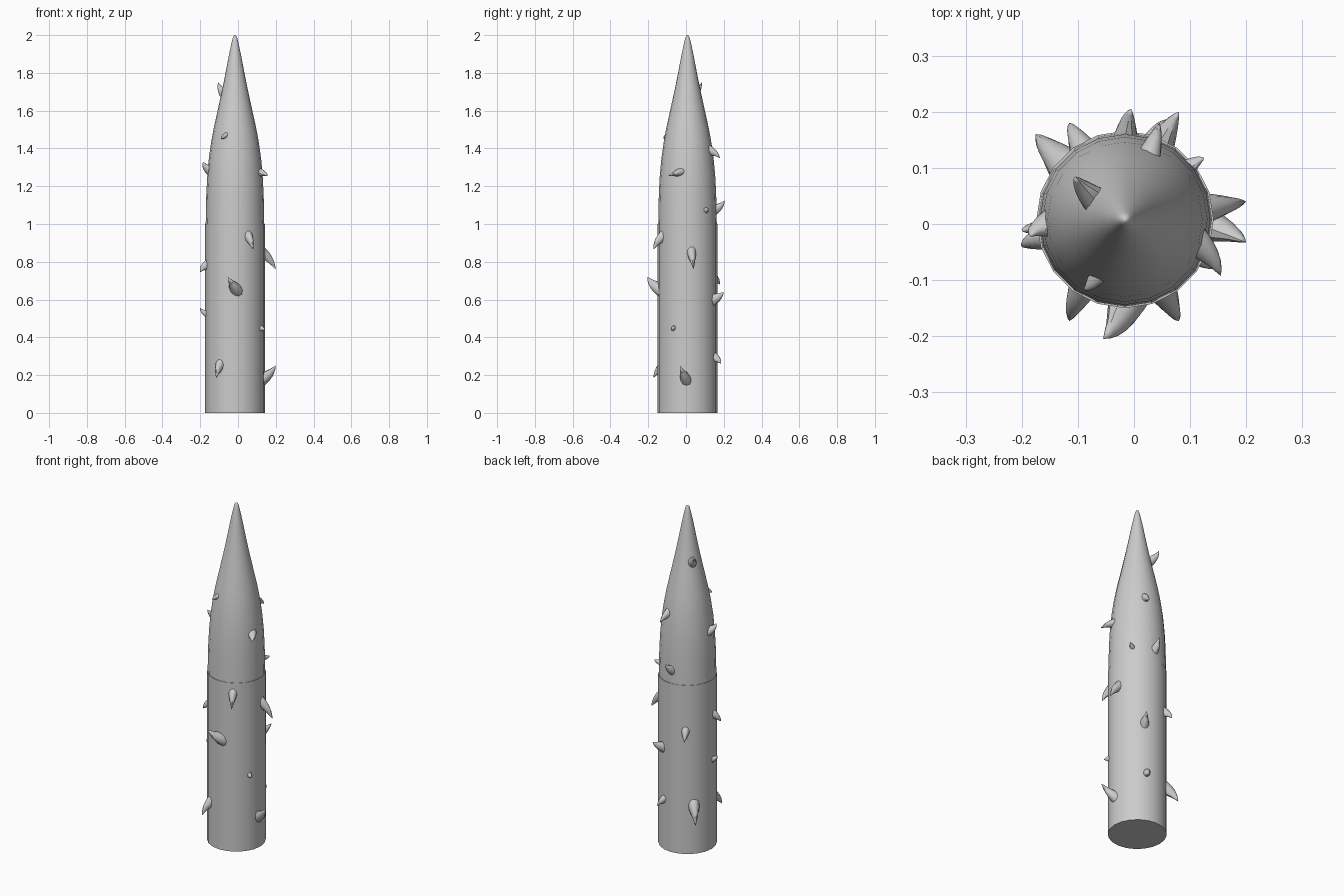
import bpy, bmesh, math
from mathutils import Vector

if "Cube" in bpy.data.objects:
    bpy.data.objects.remove(bpy.data.objects["Cube"])

CX, CY = -0.016, 0.008
SIDES = 20


def finish(bm, name):
    bmesh.ops.recalc_face_normals(bm, faces=bm.faces)
    me = bpy.data.meshes.new(name)
    bm.to_mesh(me)
    bm.free()
    ob = bpy.data.objects.new(name, me)
    bpy.context.collection.objects.link(ob)
    bpy.ops.object.select_all(action='DESELECT')
    ob.select_set(True)
    bpy.context.view_layer.objects.active = ob
    bpy.ops.object.shade_smooth_by_angle(angle=math.radians(40))


def loft(rings, name, tip=None):
    # skin a list of rings, cap the bottom, close the top to a tip point
    bm = bmesh.new()
    vs = [[bm.verts.new(p) for p in r] for r in rings]
    n = len(vs[0])
    for a, b in zip(vs, vs[1:]):
        for i in range(n):
            bm.faces.new((a[i], a[(i + 1) % n], b[(i + 1) % n], b[i]))
    bm.faces.new(vs[0][::-1])
    t = bm.verts.new(tip)
    for i in range(n):
        bm.faces.new((vs[-1][i], vs[-1][(i + 1) % n], t))
    finish(bm, name)


# pointed stem: radius, height
profile = [(0.158, 0), (0.158, 1.0), (0.155, 1.0), (0.152, 1.15), (0.147, 1.25),
           (0.138, 1.35), (0.125, 1.44), (0.112, 1.51), (0.09, 1.61), (0.066, 1.72),
           (0.05, 1.8), (0.031, 1.9), (0.018, 1.96), (0.012, 1.985), (0.006, 1.997)]
loft([[(CX + r * math.cos(2 * math.pi * i / SIDES), CY + r * math.sin(2 * math.pi * i / SIDES), z)
       for i in range(SIDES)] for r, z in profile], "stem", (CX, CY, 2.0))


def stem_radius(z):
    for (r0, z0), (r1, z1) in zip(profile, profile[1:]):
        if z0 <= z <= z1 and z1 > z0:
            return r0 + (r1 - r0) * (z - z0) / (z1 - z0)


# curved thorns: tip position, root azimuth in degrees, root height, root half width
thorns = [
    ((-0.105, 0.085, 1.75), 148, 1.68, 0.026),
    ((-0.09, -0.117, 1.45), 245, 1.47, 0.016),
    ((-0.185, -0.022, 1.33), 182, 1.28, 0.025),
    ((-0.20, -0.04, 0.745), 192, 0.79, 0.024),
    ((-0.20, -0.012, 0.555), 185, 0.52, 0.016),
    ((-0.175, 0.16, 0.195), 138, 0.29, 0.034),
    ((-0.115, 0.18, 0.68), 121, 0.73, 0.025),
    ((0.045, 0.18, 1.35), 69, 1.395, 0.022),
    ((-0.005, 0.205, 1.125), 90, 1.07, 0.024),
    ((0.125, 0.117, 1.085), 40, 1.07, 0.015),
    ((0.08, 0.20, 0.64), 65, 0.595, 0.027),
    ((0.06, 0.185, 0.26), 70, 0.30, 0.022),
    ((0.20, 0.04, 0.76), 8, 0.855, 0.027),
    ((0.155, -0.093, 1.255), -16, 1.275, 0.023),
    ((0.142, -0.08, 0.44), -28, 0.45, 0.014),
    ((0.20, -0.033, 0.25), -3, 0.175, 0.031),
    ((0.08, -0.173, 0.865), -62, 0.94, 0.026),
    ((-0.055, -0.205, 0.72), -87, 0.65, 0.034),
    ((-0.115, -0.173, 0.185), 238, 0.26, 0.026),
]
for k, (tip, az, z, w) in enumerate(thorns):
    tip = Vector(tip)
    a = math.radians(az)
    nrm = Vector((math.cos(a), math.sin(a), 0))
    base = Vector((CX, CY, z)) + nrm * (stem_radius(z) - 0.012)
    ctrl = base.lerp(tip, 0.4) + nrm * 0.014
    side = nrm.cross(tip - base).normalized()
    rings = []
    for j in range(6):
        t = j / 6
        p = base * (1 - t) ** 2 + ctrl * (2 * t * (1 - t)) + tip * t * t
        tan = ((ctrl - base) * (1 - t) + (tip - ctrl) * t).normalized()
        d = nrm.lerp(tan, min(1, t * 1.5)).normalized()
        up = side.cross(d).normalized()
        r = w * (1 - t) ** 0.85
        rings.append([p + side * r * math.cos(q * math.pi / 5) + up * 1.3 * r * math.sin(q * math.pi / 5)
                      for q in range(10)])
    loft(rings, f"thorn_{k + 1}", tip)
